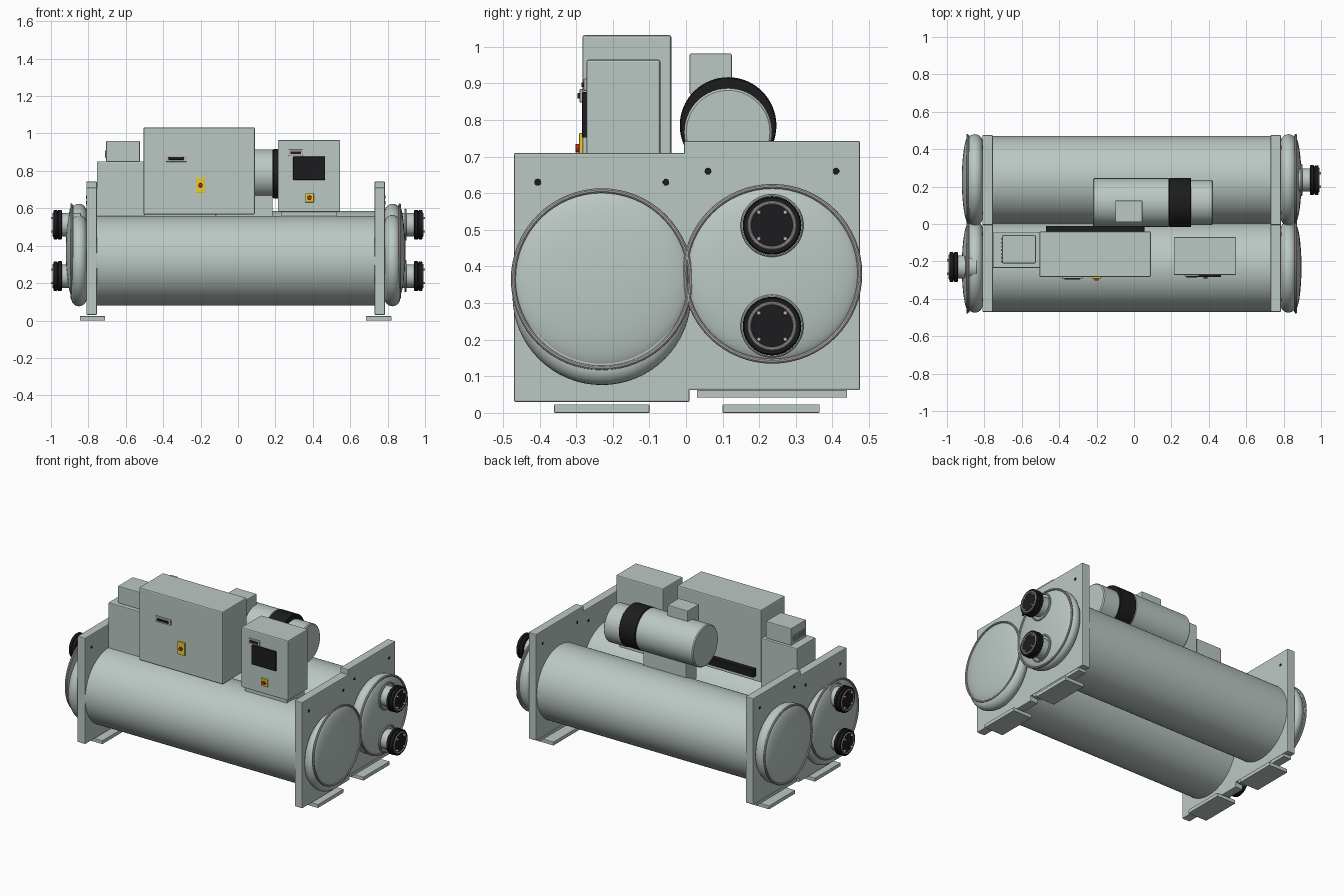
import bpy, bmesh, math
from mathutils import Vector, Matrix

if "Cube" in bpy.data.objects:
    bpy.data.objects.remove(bpy.data.objects["Cube"])

def mat(name, c):
    m = bpy.data.materials.new(name)
    m.diffuse_color = (*c, 1)
    m.use_nodes = True
    m.node_tree.nodes["Principled BSDF"].inputs["Base Color"].default_value = m.diffuse_color
    return m

PAINT = mat("paint", (0.50, 0.58, 0.55))
BLACK = mat("black", (0.012, 0.012, 0.013))
STEEL = mat("steel", (0.50, 0.47, 0.47))
YELLOW = mat("yellow", (0.80, 0.62, 0.03))
RED = mat("red", (0.6, 0.02, 0.01))

def finish(bm, name, m, smooth=True):
    bmesh.ops.recalc_face_normals(bm, faces=bm.faces[:])
    me = bpy.data.meshes.new(name)
    bm.to_mesh(me)
    bm.free()
    ob = bpy.data.objects.new(name, me)
    bpy.context.collection.objects.link(ob)
    me.materials.append(m)
    if smooth:
        bpy.ops.object.select_all(action='DESELECT')
        ob.select_set(True)
        bpy.context.view_layer.objects.active = ob
        bpy.ops.object.shade_smooth_by_angle(angle=math.radians(35))
    return ob

def box(name, x, y, z, m=PAINT, bev=0.004):
    bm = bmesh.new()
    bmesh.ops.create_cube(bm, size=1)
    for v in bm.verts:
        for i, (a, b) in enumerate((x, y, z)):
            v.co[i] = (a + b) / 2 + v.co[i] * (b - a)
    if bev:
        bmesh.ops.bevel(bm, geom=bm.edges[:], offset=bev, segments=2, profile=0.5, affect='EDGES')
    return finish(bm, name, m, False)

def lathe(name, prof, y, z, m=PAINT, n=64):
    """Spin (x, radius) points around an x-parallel axis through (y, z)."""
    bm = bmesh.new()
    rings = []
    for px, r in prof:
        if r < 1e-6:
            rings.append([bm.verts.new((px, y, z))])
        else:
            rings.append([bm.verts.new((px, y + r * math.cos(2 * math.pi * i / n),
                                        z + r * math.sin(2 * math.pi * i / n))) for i in range(n)])
    for a, b in zip(rings, rings[1:]):
        for i in range(n):
            j = (i + 1) % n
            f = ([a[i], a[j], b[j], b[i]] if len(a) > 1 and len(b) > 1 else
                 [a[0], b[j], b[i]] if len(a) == 1 else [a[i], a[j], b[0]])
            bm.faces.new(f)
    return finish(bm, name, m)

def cyl(name, x0, x1, r, y, z, m=PAINT, n=64, c=0.003):
    return lathe(name, [(x0, 0), (x0, r - c), (x0 + c, r), (x1 - c, r), (x1, r - c), (x1, 0)], y, z, m, n)

def ring(name, x, y, z, R, r, m=STEEL):
    pts = [(x + r * math.sin(k * math.pi / 5), R + r * math.cos(k * math.pi / 5)) for k in range(11)]
    return lathe(name, pts, y, z, m)

# Vessel shells
cyl("front_shell", -0.76, 0.74, 0.24, -0.23, 0.32, n=96)
cyl("rear_shell", -0.76, 0.74, 0.235, 0.235, 0.35, n=96)

CX = -0.0125
for s, side in ((1, "right"), (-1, "left")):
    def X(a, b):
        return tuple(sorted((CX + s * a, CX + s * b)))
    # End plates with bolt holes, and feet
    box(f"front_plate_{side}", X(0.7425, 0.7975), (-0.47, 0.01), (0.03, 0.71))
    box(f"rear_plate_{side}", X(0.7425, 0.7975), (-0.005, 0.475), (0.062, 0.743))
    box(f"rear_plate_bar_{side}", X(0.7425, 0.7975), (0.03, 0.44), (0.042, 0.062), bev=0.002)
    for y, z in ((-0.405, 0.63), (-0.055, 0.63), (0.06, 0.66), (0.41, 0.66)):
        cyl(f"plate_hole_{side}", *X(0.741, 0.8), 0.009, y, z, BLACK, 16, 0.0005)
    box(f"front_foot_{side}", X(0.6975, 0.8325), (-0.36, -0.10), (0, 0.023), bev=0.002)
    box(f"rear_foot_{side}", X(0.6975, 0.8325), (0.10, 0.365), (0, 0.023), bev=0.002)
    # Rounded water boxes, dished covers and cover rings
    for part, y, z, zr, R in (("front", -0.23, 0.32, 0.365, 0.242), ("rear", 0.236, 0.38, 0.38, 0.239)):
        bulge = [(CX + s * (0.838 - 0.042 * math.cos(t)), 0.2 + 0.044 * math.sin(t))
                 for t in [k * math.pi / 12 for k in range(13)]]
        lathe(f"{part}_water_box_{side}", [(bulge[0][0], 0)] + bulge + [(bulge[-1][0], 0)], y, z)
        dome = [(CX + s * (0.868 + 0.04 * math.cos(t)), R * math.sin(t))
                for t in [k * math.pi / 24 for k in range(13)]]
        lathe(f"{part}_cover_{side}", dome + [(CX + s * 0.866, 0)], y, zr)
        ring(f"{part}_cover_ring_{side}", CX + s * 0.878, y, zr, R, 0.0065)
    # Water nozzles
    y = 0.235 if s > 0 else -0.23
    for z in (0.237, 0.512):
        def N(a, b):
            return tuple(sorted((s * a, s * b)))
        cyl(f"nozzle_pipe_{side}", *N(0.84, 0.945), 0.062, y, z, n=40)
        ring(f"nozzle_weld_{side}", s * 0.895, y, z, 0.08, 0.006, PAINT)
        cyl(f"nozzle_coupling_{side}", *N(0.942, 0.962), 0.080, y, z, BLACK, 40)
        cyl(f"nozzle_groove_{side}", *N(0.955, 0.97), 0.073, y, z, BLACK, 40)
        cyl(f"nozzle_lip_{side}", *N(0.966, 0.986), 0.079, y, z, BLACK, 40)
        ring(f"nozzle_face_ring_{side}", s * 0.986, y, z, 0.062, 0.005)
        for dy in (-0.036, 0.036):
            for dz in (-0.036, 0.036):
                cyl(f"nozzle_bolt_{side}", *N(0.98, 1.0), 0.006, y + dy, z + dz, STEEL, 12, 0.001)

# Cabinets on top of the front shell
box("main_cabinet", (-0.505, 0.09), (-0.283, -0.04), (0.567, 1.032), bev=0.006)
box("side_cabinet", (-0.755, -0.50), (-0.235, -0.045), (0.48, 0.85))
box("small_box", (-0.705, -0.525), (-0.21, -0.06), (0.85, 0.96))
for i in range(7):
    box("small_box_fin", (-0.71, -0.70), (-0.205 + i * 0.02, -0.195 + i * 0.02), (0.87, 0.91), bev=0.002)
box("control_cabinet", (0.213, 0.546), (-0.272, -0.07), (0.58, 0.965), bev=0.006)
box("control_cabinet_base", (0.23, 0.53), (-0.262, -0.08), (0.50, 0.585))
box("cable_tray", (-0.47, 0.055), (-0.042, -0.01), (0.60, 0.65), BLACK, 0.002)

def knob(name, x, y, z, r):
    ob = cyl(name, -0.007, 0.007, r, 0, 0, RED, 24, 0.001)
    ob.matrix_world = Matrix.Translation((x, y, z)) @ Matrix.Rotation(math.pi / 2, 4, 'Z')

# Door fittings: latch, screen, isolator switch
def door(name, yf, latch, switch):
    x0, x1, z0, z1 = latch
    box(name + "_latch_plate", (x0, x1), (yf - 0.008, yf + 0.002), (z0, z1), STEEL, 0.003)
    w, h = (x1 - x0) * 0.13, (z1 - z0) * 0.3
    box(name + "_latch_handle", (x0 + w, x1 - w), (yf - 0.014, yf), (z0 + h, z1 - h), BLACK, 0.002)
    x0, x1, z0, z1 = switch
    box(name + "_switch_plate", (x0, x1), (yf - 0.009, yf + 0.002), (z0, z1), YELLOW, 0.002)
    knob(name + "_switch_knob", (x0 + x1) / 2, yf - 0.012, (z0 + z1) / 2, 0.0115)

door("main", -0.283, (-0.385, -0.275, 0.848, 0.885), (-0.225, -0.176, 0.682, 0.764))
door("control", -0.272, (0.27, 0.348, 0.88, 0.913), (0.36, 0.405, 0.632, 0.68))
box("control_screen", (0.295, 0.465), (-0.284, -0.27), (0.752, 0.876), BLACK, 0.002)

# Compressor motor above the rear shell
cyl("compressor_body", -0.22, 0.19, 0.13, 0.115, 0.785, c=0.006)
cyl("compressor_band", 0.188, 0.305, 0.132, 0.115, 0.785, BLACK)
cyl("compressor_end", 0.30, 0.422, 0.12, 0.115, 0.767, c=0.006)
box("compressor_terminal_box", (-0.10, 0.045), (0.01, 0.125), (0.87, 0.982))
box("compressor_saddle", (-0.12, 0.185), (0.06, 0.17), (0.53, 0.68))
